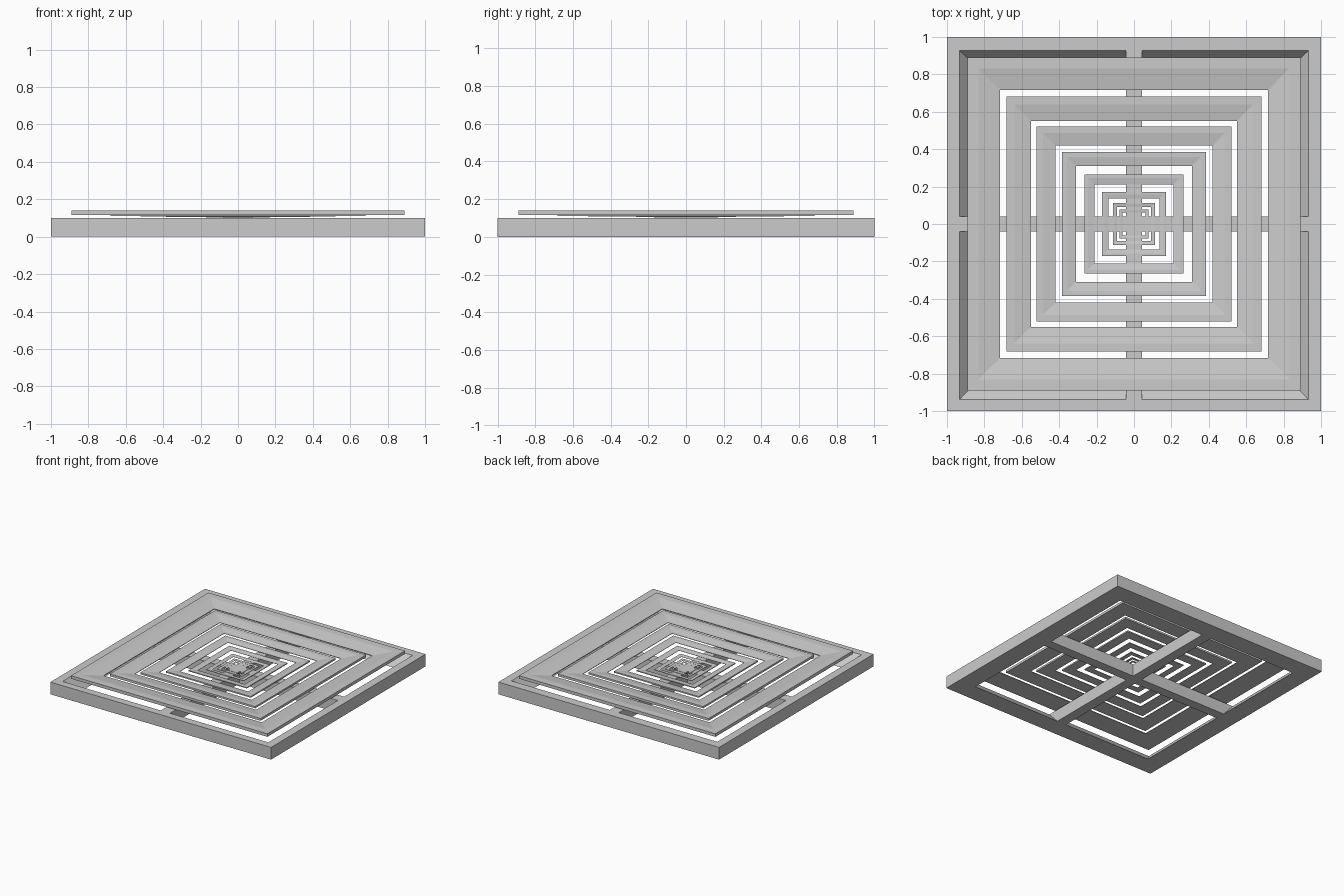
import bpy, bmesh

if "Cube" in bpy.data.objects:
    bpy.data.objects.remove(bpy.data.objects["Cube"])


def square_ring(name, profile, centre_y=0.0):
    """Sweep a closed (half_width, z) profile around a square with mitred corners."""
    bm = bmesh.new()
    loops = []
    for sx, sy in ((-1, -1), (1, -1), (1, 1), (-1, 1)):
        loops.append([bm.verts.new((sx * r, sy * r + dy, z)) for r, z, dy in profile])
    n = len(profile)
    for i in range(4):
        a, b = loops[i], loops[(i + 1) % 4]
        for j in range(n):
            k = (j + 1) % n
            bm.faces.new((a[j], b[j], b[k], a[k]))
    bmesh.ops.recalc_face_normals(bm, faces=bm.faces)
    mesh = bpy.data.meshes.new(name)
    bm.to_mesh(mesh)
    bm.free()
    obj = bpy.data.objects.new(name, mesh)
    bpy.context.collection.objects.link(obj)
    return obj


def box(name, size, centre):
    bpy.ops.mesh.primitive_cube_add(size=1, location=centre)
    obj = bpy.context.object
    obj.name = name
    obj.scale = size
    return obj


H = 0.10  # frame height

# Outer frame with sloping inner walls
square_ring("outer_frame", [(1.0, 0, 0), (1.0, H, 0), (0.933, H, -0.006), (0.845, 0, 0)])

# Crossed support bars
box("support_bar_x", (1.80, 0.08, H), (0, 0, H / 2))
box("support_bar_y", (0.084, 1.80, H), (0, 0, H / 2))
for s in (-1, 1):
    box("bar_end_x", (0.06, 0.08, 0.05), (s * 0.925, 0, H - 0.025))
    box("bar_end_y", (0.084, 0.06, 0.05), (0, s * 0.925, H - 0.025))

# Nested louvre rings, shrinking toward the centre of the frame top
for i, r in enumerate((0.89, 0.683, 0.521, 0.384, 0.264, 0.170, 0.113, 0.078)):
    s = r / 0.89
    low, high, lip = H + 0.015 * s, H + 0.040 * s, H + 0.021 * s
    square_ring("louvre_ring_%d" % (i + 1), [
        (r, low, 0), (r, high, 0), (r * 0.935, high, 0),
        (r * 0.805, lip, 0), (r * 0.805, low, 0)])
